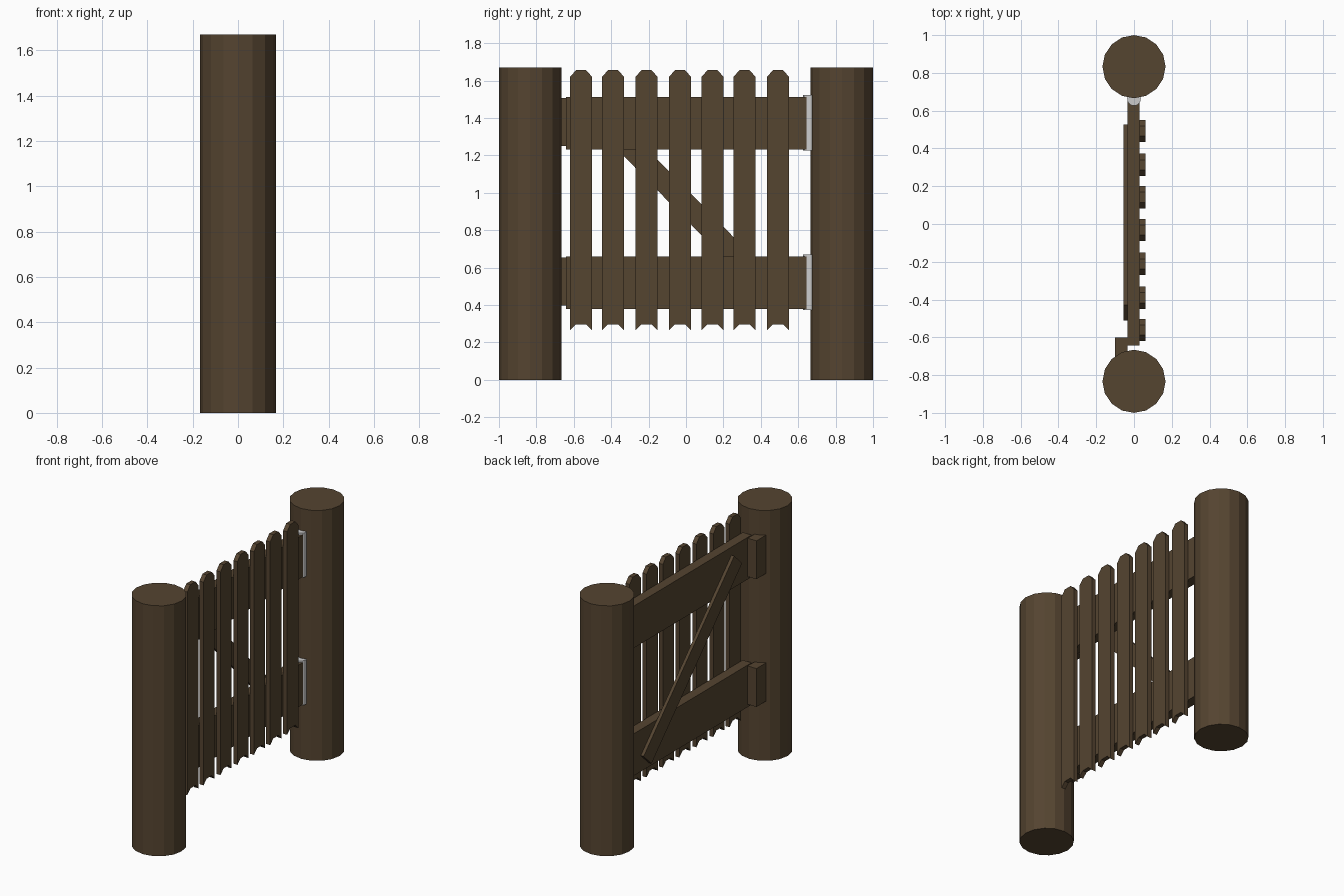
import bpy, bmesh, math

if "Cube" in bpy.data.objects:
    bpy.data.objects.remove(bpy.data.objects["Cube"])

wood = bpy.data.materials.new("wood")
wood.diffuse_color = (0.09, 0.058, 0.03, 1)
wood.use_nodes = True
wood.node_tree.nodes["Principled BSDF"].inputs["Base Color"].default_value = wood.diffuse_color


def box(name, x, y, z, tilt=0.0):
    """Box from (min, max) ranges, optionally tilted about x through its centre."""
    bpy.ops.mesh.primitive_cube_add(
        size=1, location=[sum(r) / 2 for r in (x, y, z)], rotation=(tilt, 0, 0))
    ob = bpy.context.object
    ob.name = name
    ob.scale = [r[1] - r[0] for r in (x, y, z)]
    ob.data.materials.append(wood)
    return ob


def cylinder(name, radius, y, z0, z1, mat=None):
    bpy.ops.mesh.primitive_cylinder_add(
        vertices=16, radius=radius, depth=z1 - z0, location=(0, y, (z0 + z1) / 2))
    ob = bpy.context.object
    ob.name = name
    if mat:
        ob.data.materials.append(mat)
    return ob


def picket(y):
    """Board with a clipped top and a matching notch at the bottom."""
    w, t = 0.059, 0.027
    outline = [(-w, 0.265), (-t, 0.297), (t, 0.297), (w, 0.265),
               (w, 1.62), (t, 1.656), (-t, 1.656), (-w, 1.62)]
    bm = bmesh.new()
    face = bm.faces.new([bm.verts.new((0.03, y + a, z)) for a, z in outline])
    ext = bmesh.ops.extrude_face_region(bm, geom=[face])
    moved = [v for v in ext["geom"] if isinstance(v, bmesh.types.BMVert)]
    bmesh.ops.translate(bm, verts=moved, vec=(0.03, 0, 0))
    bmesh.ops.recalc_face_normals(bm, faces=bm.faces)
    me = bpy.data.meshes.new("picket")
    bm.to_mesh(me)
    bm.free()
    me.materials.append(wood)
    bpy.context.collection.objects.link(bpy.data.objects.new("picket", me))


# Round posts
for side in (-1, 1):
    cylinder("post", 0.167, side * 0.833, 0, 1.67, wood)

# Rails with their hinge barrels and latch stops
for z0 in (0.38, 1.232):
    box("rail", (-0.035, 0.03), (-0.642, 0.655), (z0, z0 + 0.28))
    cylinder("hinge", 0.036, 0.662, z0 - 0.006, z0 + 0.291)
    box("latch_stop", (-0.1, -0.035), (-0.74, -0.6), (z0 + 0.018, z0 + 0.274))

# Pickets
for y in (-0.561, -0.39, -0.211, -0.032, 0.142, 0.313, 0.492):
    picket(y)

# Diagonal brace on the back
box("brace", (-0.056, -0.035), (-0.674, 0.689), (0.875, 0.99), math.radians(-45.5))
